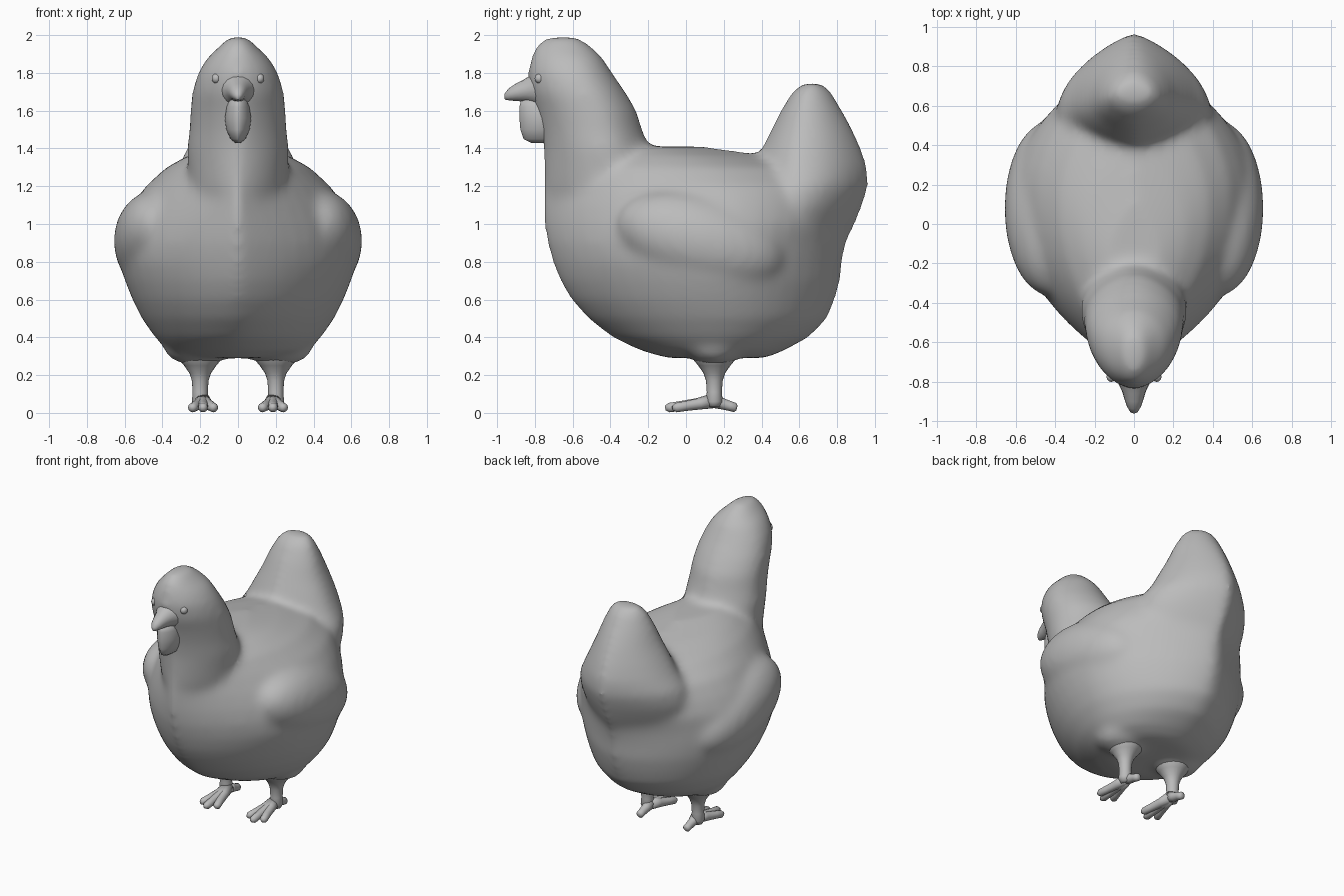
import bpy, bmesh, math
from mathutils import Vector

if "Cube" in bpy.data.objects:
    bpy.data.objects.remove(bpy.data.objects["Cube"])

grey = bpy.data.materials.new("plain grey")
grey.use_nodes = True
grey.diffuse_color = (0.5, 0.5, 0.5, 1)
grey.node_tree.nodes["Principled BSDF"].inputs["Base Color"].default_value = (0.5, 0.5, 0.5, 1)


def finish(name, bm):
    bmesh.ops.recalc_face_normals(bm, faces=bm.faces)
    mesh = bpy.data.meshes.new(name)
    bm.to_mesh(mesh)
    bm.free()
    mesh.materials.append(grey)
    mesh.shade_smooth()
    obj = bpy.data.objects.new(name, mesh)
    bpy.context.collection.objects.link(obj)
    return obj


def skin_rings(bm, rings):
    loops = [[bm.verts.new(p) for p in ring] for ring in rings]
    n = len(loops[0])
    for a, b in zip(loops, loops[1:]):
        for i in range(n):
            j = (i + 1) % n
            bm.faces.new((a[i], a[j], b[j], b[i]))
    bm.faces.new(loops[0][::-1])
    bm.faces.new(loops[-1])


def stack(bm, sections, widest, low_power, high_power, n=48):
    """Horizontal sections (z, front y, back y, half width); a higher power is more pointed."""
    rings = []
    z0, z1 = sections[0][0], sections[-1][0]
    for z, front, back, half in sections:
        mid = front + (back - front) * widest
        power = low_power + (high_power - low_power) * (z - z0) / (z1 - z0)
        ring = []
        for i in range(n):
            t = math.tau * (i + 0.5) / n
            c, s = math.cos(t), math.sin(t)
            y = mid - c * ((mid - front) if c > 0 else (back - mid))
            ring.append((math.copysign(half * abs(s) ** power, s), y, z))
        rings.append(ring)
    skin_rings(bm, rings)


def tube(bm, points, radii, n=16):
    """Round tube through points."""
    pts = [Vector(p) for p in points]
    rings = []
    for i, p in enumerate(pts):
        d = (pts[min(i + 1, len(pts) - 1)] - pts[max(i - 1, 0)]).normalized()
        side = d.cross(Vector((0, 0, 1)) if abs(d.z) < 0.8 else Vector((0, 1, 0))).normalized()
        up = side.cross(d)
        rings.append([p + radii[i] * (side * math.cos(math.tau * k / n)
                      + up * math.sin(math.tau * k / n)) for k in range(n)])
    skin_rings(bm, rings)


def ball(bm, centre, size, tilt=0.0):
    verts = bmesh.ops.create_uvsphere(bm, u_segments=24, v_segments=16, radius=1)["verts"]
    for v in verts:
        x, y, z = (a * b for a, b in zip(v.co, size))
        v.co = Vector(centre) + Vector((x, y * math.cos(tilt) - z * math.sin(tilt),
                                        y * math.sin(tilt) + z * math.cos(tilt)))


# Feathered body: trunk, tail, neck, wings and leg cuffs fused into one soft surface
bm = bmesh.new()
stack(bm, [(0.29, -0.1, 0.42, 0.26), (0.33, -0.24, 0.52, 0.37), (0.4, -0.39, 0.65, 0.44),
           (0.5, -0.52, 0.75, 0.51), (0.6, -0.61, 0.79, 0.56), (0.7, -0.67, 0.82, 0.6),
           (0.8, -0.71, 0.83, 0.63), (0.9, -0.74, 0.85, 0.63), (1.0, -0.755, 0.89, 0.61),
           (1.1, -0.76, 0.9, 0.56), (1.2, -0.76, 0.9, 0.49), (1.3, -0.74, 0.75, 0.38),
           (1.36, -0.6, 0.45, 0.27), (1.41, -0.5, 0.1, 0.13)], 0.54, 1.2, 2.1)
stack(bm, [(0.8, 0.2, 0.8, 0.3), (1.0, 0.25, 0.9, 0.39), (1.1, 0.28, 0.94, 0.4),
           (1.2, 0.32, 0.97, 0.38), (1.3, 0.36, 0.965, 0.32), (1.4, 0.4, 0.93, 0.27),
           (1.5, 0.45, 0.885, 0.22), (1.6, 0.5, 0.83, 0.18), (1.7, 0.56, 0.77, 0.13),
           (1.745, 0.62, 0.72, 0.09)], 0.4, 2.1, 1.2)
stack(bm, [(1.0, -0.72, -0.1, 0.22), (1.2, -0.75, -0.12, 0.26), (1.4, -0.755, -0.19, 0.27),
           (1.5, -0.77, -0.23, 0.258), (1.6, -0.795, -0.26, 0.253), (1.7, -0.83, -0.32, 0.243),
           (1.8, -0.84, -0.39, 0.213), (1.88, -0.82, -0.44, 0.165), (1.94, -0.8, -0.5, 0.1),
           (1.99, -0.74, -0.57, 0.05)], 0.57, 1.6, 1.0)
for s in (-1, 1):
    ball(bm, (s * 0.43, 0.08, 0.91), (0.23, 0.46, 0.25), -0.28)
    ball(bm, (s * 0.21, 0.15, 0.345), (0.185, 0.16, 0.095))
body = finish("body", bm)
remesh = body.modifiers.new("fuse", "REMESH")
remesh.mode = "VOXEL"
remesh.voxel_size = 0.022
remesh.use_smooth_shade = True
soften = body.modifiers.new("soften", "SMOOTH")
soften.factor = 0.5
soften.iterations = 20

# Beak, flaring into the face
bm = bmesh.new()
tube(bm, [(0, -0.76, 1.715), (0, -0.81, 1.71), (0, -0.85, 1.705), (0, -0.89, 1.696),
          (0, -0.925, 1.685), (0, -0.947, 1.672), (0, -0.957, 1.66)],
     [0.11, 0.08, 0.06, 0.048, 0.036, 0.022, 0.006])
finish("beak", bm)

# Wattle, a keel hanging under the beak
bm = bmesh.new()
stack(bm, [(1.43, -0.82, -0.7, 0.015), (1.45, -0.86, -0.68, 0.04), (1.5, -0.877, -0.68, 0.062),
           (1.56, -0.882, -0.68, 0.07), (1.62, -0.882, -0.7, 0.06), (1.67, -0.87, -0.72, 0.04)],
      0.55, 1.3, 1.1)
finish("wattle", bm)

for side, s in (("left", 1), ("right", -1)):
    # Eye
    bm = bmesh.new()
    ball(bm, (s * 0.115, -0.775, 1.77), (0.024, 0.026, 0.026))
    finish(side + "_eye", bm)

    # Leg with a flared top
    bm = bmesh.new()
    tube(bm, [(s * 0.2, 0.15, z) for z in (0.34, 0.28, 0.25, 0.21, 0.17, 0.11, 0.06, 0.03)],
         [0.13, 0.11, 0.085, 0.057, 0.044, 0.04, 0.044, 0.03], n=20)
    finish(side + "_leg", bm)

    # Toes: three spread forward, one back
    bm = bmesh.new()
    for dx, tip in ((-0.06, -0.07), (0, -0.11), (0.06, -0.07), (0, 0.27)):
        x = s * 0.185
        reach = tip - 0.15
        path = [(x + dx * f, 0.15 + reach * f, z) for f, z in
                ((0, 0.065), (0.35, 0.048), (0.7, 0.036), (0.92, 0.028), (1, 0.026))]
        tube(bm, path, [0.04, 0.03, 0.026, 0.025, 0.012])
    finish(side + "_toes", bm)
